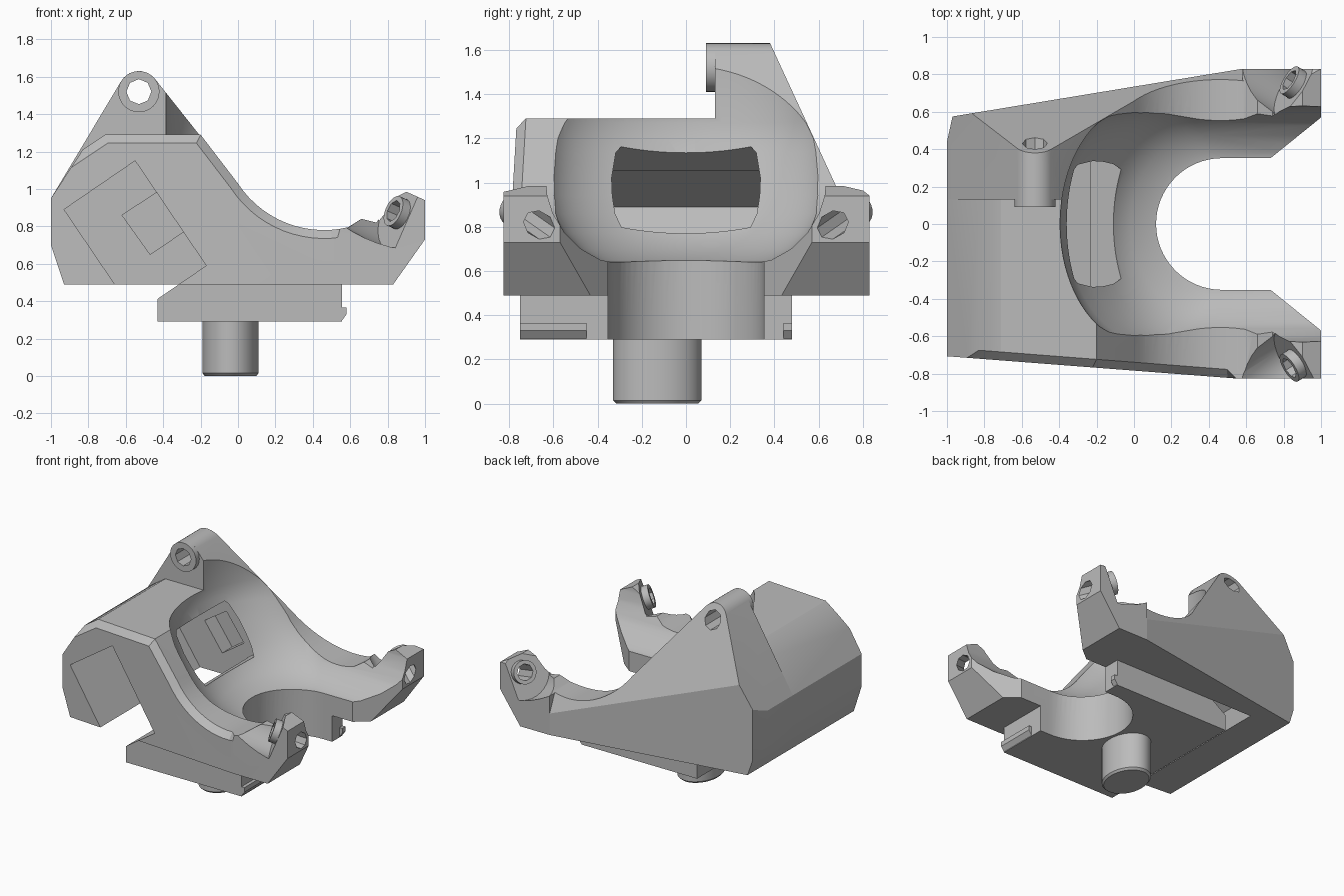
import bpy, bmesh, math
from mathutils import Vector

if "Cube" in bpy.data.objects:
    bpy.data.objects.remove(bpy.data.objects["Cube"])

grey = bpy.data.materials.new("plain_grey")
grey.use_nodes = True
grey.diffuse_color = (0.5, 0.5, 0.5, 1)
grey.node_tree.nodes["Principled BSDF"].inputs["Base Color"].default_value = (0.5, 0.5, 0.5, 1)


def finish(name, bm):
    bmesh.ops.recalc_face_normals(bm, faces=bm.faces)
    mesh = bpy.data.meshes.new(name)
    bm.to_mesh(mesh)
    bm.free()
    mesh.materials.append(grey)
    ob = bpy.data.objects.new(name, mesh)
    bpy.context.collection.objects.link(ob)
    return ob


def prism(points, a, b, axis="y"):
    """Extrude a profile along y (points are x, z) or z (points are x, y)."""
    bm = bmesh.new()
    place = (lambda p: (p[0], a, p[1])) if axis == "y" else (lambda p: (p[0], p[1], a))
    face = bm.faces.new([bm.verts.new(place(p)) for p in points])
    new = bmesh.ops.extrude_face_region(bm, geom=[face])["geom"]
    shift = (0, b - a, 0) if axis == "y" else (0, 0, b - a)
    bmesh.ops.translate(bm, verts=[v for v in new if isinstance(v, bmesh.types.BMVert)], vec=shift)
    return bm


def rod(start, end, r1, r2, sides=32):
    """Cone or cylinder between two points."""
    start, end = Vector(start), Vector(end)
    bm = bmesh.new()
    bmesh.ops.create_cone(bm, cap_ends=True, segments=sides, radius1=r1, radius2=r2,
                          depth=(end - start).length)
    turn = (end - start).to_track_quat("Z", "Y").to_matrix().to_4x4()
    bmesh.ops.transform(bm, matrix=turn, verts=bm.verts)
    bmesh.ops.translate(bm, verts=bm.verts, vec=(start + end) / 2)
    return bm


def slice_off(bm, point, normal):
    """Remove everything on the normal side of a plane and cap the cut."""
    bmesh.ops.bisect_plane(bm, geom=bm.verts[:] + bm.edges[:] + bm.faces[:],
                           plane_co=point, plane_no=normal, clear_outer=True)
    bmesh.ops.holes_fill(bm, edges=[e for e in bm.edges if e.is_boundary])


def combine(target, bm, operation="DIFFERENCE"):
    tool = finish("helper", bm)
    tool.hide_render = True
    mod = target.modifiers.new("combine", "BOOLEAN")
    mod.operation, mod.solver, mod.object = operation, "EXACT", tool
    bpy.context.view_layer.objects.active = target
    bpy.ops.object.modifier_apply(modifier=mod.name)
    bpy.data.objects.remove(tool)


def arc(cx, cz, r, start, stop, n):
    angles = [math.radians(start + (stop - start) * i / n) for i in range(n + 1)]
    return [(cx + r * math.cos(t), cz + r * math.sin(t)) for t in angles]


# Side profiles: shared low sweep and ear, then the two different tops
foot = [(0.83, 0.49), (-0.93, 0.49), (-1, 0.7), (-1, 0.95)]
sweep = arc(0.46, 1.33, 0.55, 213, 284, 14)
ear = [(0.66, 0.84), (0.74, 0.82), (0.83, 0.95), (0.9, 0.985), (1, 0.94), (1, 0.73)]
lug_x, lug_z, lug_r = -0.53, 1.52, 0.11

# Front half with a chamfered outer rim
front = prism(foot + [(-0.83, 1.21), (-0.71, 1.29), (-0.2, 1.29)] + sweep + ear, -0.9, 0.13)
slice_off(front, (-1, -0.707, 0), (-0.077, -1, 0))
slice_off(front, (0, -0.825, 0), (0, -1, 0))
rim = []
for e in front.edges:
    mid = (e.verts[0].co + e.verts[1].co) / 2
    if mid.y < -0.6 and e.calc_length() > 0.02 and -0.8 < mid.x < 0.55 and mid.z > 0.7:
        if abs(e.verts[0].co.y - e.verts[1].co.y) < 0.1:
            rim.append(e)
bmesh.ops.bevel(front, geom=rim, offset=0.045, segments=1, affect="EDGES")
body = finish("cradle_body", front)

# Back half rises to the lug, with a leaning rear face
back = prism(foot + arc(lug_x, lug_z, lug_r, 149, 39, 10) + sweep + ear, 0.13, 0.95)
slice_off(back, (-0.97, 0.575, 0), (-0.1645, 1, 0))
slice_off(back, (0, 0.83, 0), (0, 1, 0))
slice_off(back, (0, 0.38, 1.63), (0, 0.65, 0.3))
slice_off(back, (-1, 0.44, 0), (-1, 0.22, 0))
combine(body, back, "UNION")

# Full-width rear ear, outer top corner trimmed
rear_ear = prism([(0.83, 0.49), (0.58, 0.49), (0.58, 0.79)] + ear, 0.5, 0.83)
slice_off(rear_ear, (0, 0.83, 0.94), (0, 0.8, 1))
combine(body, rear_ear, "UNION")

# Lug boss
combine(body, rod((lug_x, 0.09, lug_z), (lug_x, 0.3, lug_z), lug_r, lug_r), "UNION")

# Mounting base, with a small lip on both outer rails
combine(body, prism([(-0.43, 0.29), (0.555, 0.29), (0.555, 0.52), (-0.43, 0.52)], -0.75, 0.48), "UNION")
for y0, y1 in ((-0.75, -0.45), (0.44, 0.48)):
    combine(body, prism([(0.5, 0.29), (0.555, 0.295), (0.58, 0.33), (0.58, 0.365), (0.5, 0.365)], y0, y1), "UNION")

# Hollow: stacked D-shaped outlines (height, rearmost x) with a rounded lower edge
levels = [(0.62, 0.22), (0.65, 0.11), (0.7, -0.02), (0.77, -0.11), (0.86, -0.18),
          (0.94, -0.235), (1.02, -0.29), (1.135, -0.36), (1.2, -0.38), (1.27, -0.395), (2, -0.395)]
hollow = bmesh.new()
for z, rear in levels:
    drop = max(0, 1.02 - z)
    half = 0.235 + math.sqrt(max(0, 0.16 - drop ** 2))
    mid_x = max(0.03, 0.27 - 0.65 * (z - 0.85))
    for ux, uy in arc(0, 0, 1, 90, 270, 48):
        hollow.verts.new((mid_x + ux * (mid_x - rear), uy * half, z))
    for side in (-1, 1):
        hollow.verts.new((1.2, side * half, z))
hull = bmesh.ops.convex_hull(hollow, input=hollow.verts)
junk = set(hull["geom_interior"]) | set(hull["geom_unused"])
bmesh.ops.delete(hollow, geom=[v for v in junk if isinstance(v, bmesh.types.BMVert)], context="VERTS")
combine(body, hollow)

# U-shaped opening through the floor, flaring between the ears
opening = arc(0.47, 0, 0.352, 90, 270, 32) + [(0.73, -0.352), (1.1, -0.65), (1.1, 0.65), (0.73, 0.352)]
combine(body, prism(opening, 0.1, 1.5, "z"))

# Tilted slot from the front, its window into the hollow, and the end recess
combine(body, prism([(-0.93, 0.89), (-0.55, 1.15), (-0.17, 0.59), (-0.55, 0.33)], -1, 0.48))
combine(body, prism([(-0.568, 0.994), (-0.319, 1.162), (-0.069, 0.798), (-0.318, 0.63)], -0.35, 0.48))
combine(body, prism([(-0.62, 0.86), (-0.435, 0.98), (-0.285, 0.775), (-0.47, 0.65)], 0.4, 0.6))

# Ear screw seats, collars and holes, mirrored
for side in (-1, 1):
    seat = Vector((0.87, side * 0.745, 0.865))
    out = Vector((-0.16, side * 0.1, 0.07)).normalized()
    combine(body, rod(seat, seat + out * 0.5, 0.2, 0.18))
    combine(body, rod(seat - out * 0.03, seat + out * 0.05, 0.085, 0.085), "UNION")
    combine(body, rod(seat - out * 0.5, seat + out * 0.2, 0.06, 0.06, 8))

# Lug hole
combine(body, rod((lug_x, 0, lug_z), (lug_x, 0.9, lug_z), 0.067, 0.067, 8))

# Oval peg under the base
peg = rod((0, 0, 0.015), (0, 0, 0.33), 1, 1, 48)
tip = rod((0, 0, 0), (0, 0, 0.015), 0.92, 1, 48)
peg_ob, tip_ob = finish("peg", peg), finish("peg_tip", tip)
for ob in (peg_ob, tip_ob):
    for v in ob.data.vertices:
        v.co.x = v.co.x * 0.15 - 0.04
        v.co.y = v.co.y * 0.2 - 0.13

# Smooth curved areas, keep edges crisp
bpy.ops.object.select_all(action="DESELECT")
for ob in (body, peg_ob, tip_ob):
    ob.select_set(True)
bpy.context.view_layer.objects.active = body
bpy.ops.object.shade_smooth_by_angle(angle=math.radians(25))
